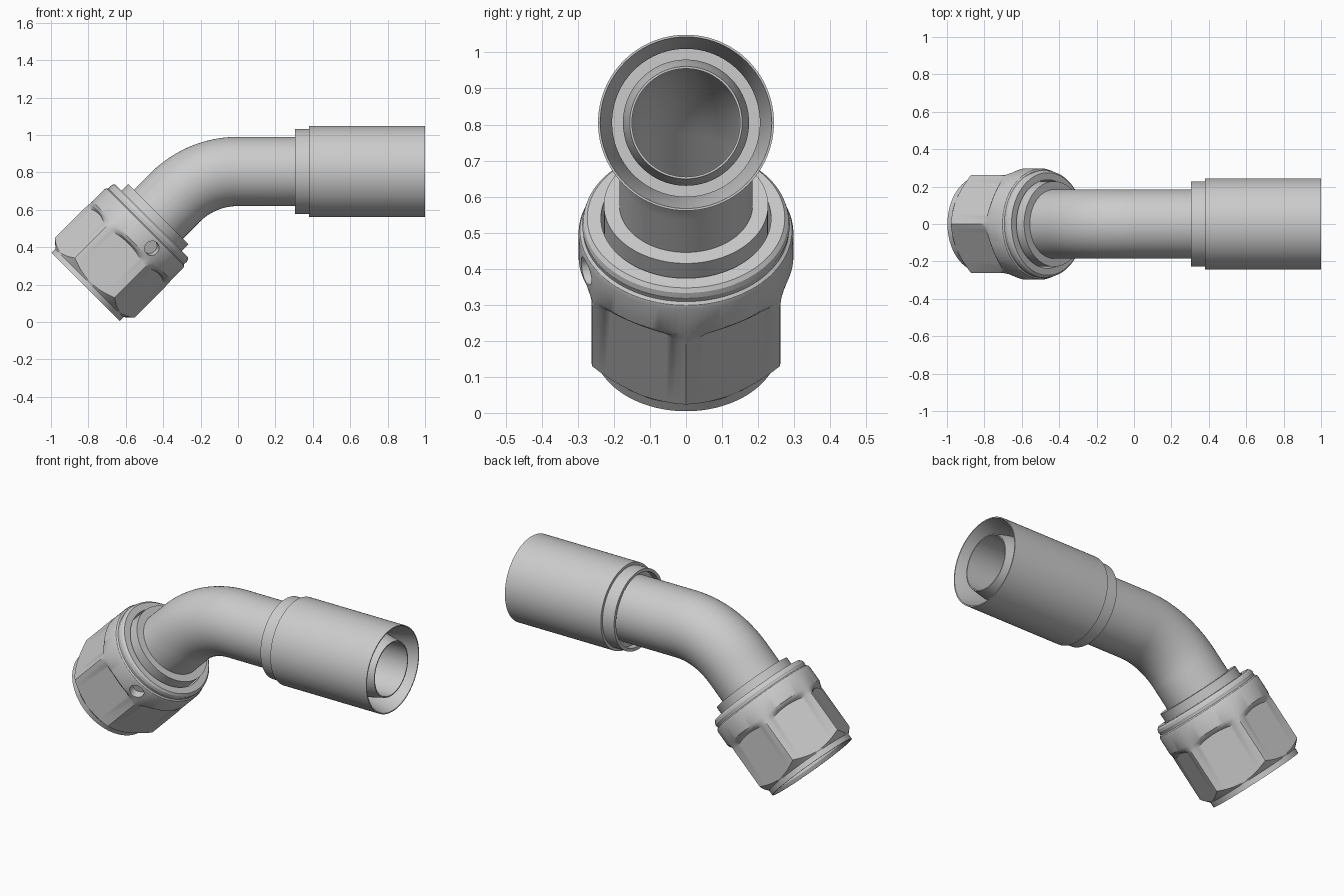
import bpy, bmesh
from math import sin, cos, pi, radians, sqrt
from mathutils import Vector, Matrix

if "Cube" in bpy.data.objects:
    bpy.data.objects.remove(bpy.data.objects["Cube"])

N = 96
AXIS_Z = 0.805
H = sqrt(0.5)


def frame(origin, z, x):
    z, x = Vector(z), Vector(x)
    y = z.cross(x)
    m = Matrix((x, y, z)).transposed().to_4x4()
    m.translation = Vector(origin)
    return m


HOSE = frame((0, 0, AXIS_Z), (1, 0, 0), (0, 0, 1))
NUT = frame((-0.815, 0, 0.187), (H, 0, H), (-H, 0, H))


def smooth(ob):
    bpy.ops.object.select_all(action='DESELECT')
    ob.select_set(True)
    bpy.context.view_layer.objects.active = ob
    bpy.ops.object.shade_smooth_by_angle(angle=radians(28))


def skin(name, loops):
    """Join rings of points into a closed ring-shaped solid."""
    bm = bmesh.new()
    rings = [[bm.verts.new(p) for p in loop] for loop in loops]
    for k, a in enumerate(rings):
        b = rings[(k + 1) % len(rings)]
        for i in range(N):
            j = (i + 1) % N
            bm.faces.new((a[i], a[j], b[j], b[i]))
    bmesh.ops.recalc_face_normals(bm, faces=bm.faces)
    me = bpy.data.meshes.new(name)
    bm.to_mesh(me)
    bm.free()
    ob = bpy.data.objects.new(name, me)
    bpy.context.collection.objects.link(ob)
    return ob


def lathe(name, m, profile):
    """Profile entries are (s, r), or a function of angle giving (s, r)."""
    loops = []
    for p in profile:
        loop = []
        for i in range(N):
            t = 2 * pi * i / N
            s, r = p(t) if callable(p) else p
            loop.append(m @ Vector((r * cos(t), r * sin(t), s)))
        loops.append(loop)
    return skin(name, loops)


# hose ferrule with stepped collar and flared mouth
smooth(lathe("hose_ferrule", HOSE, [
    (0.305, 0.228), (0.38, 0.228), (0.38, 0.244), (1.0, 0.244), (1.0, 0.238),
    (0.86, 0.205), (0.80, 0.205), (0.80, 0.165), (0.34, 0.165), (0.34, 0.21),
    (0.305, 0.21)]))

# hose nipple inside the ferrule
smooth(lathe("hose_nipple", HOSE, [
    (0.34, 0.15), (0.34, 0.175), (0.90, 0.175), (0.95, 0.165), (0.99, 0.156),
    (0.99, 0.15)]))

# bent tube, 45 degrees
R = 0.476
stations = [(Vector((0.36, 0, AXIS_Z)), 0)]
for k in range(25):
    a = radians(45) * k / 24
    stations.append((Vector((-R * sin(a), 0, AXIS_Z - R * (1 - cos(a)))), a))
stations.append((NUT @ Vector((0, 0, 0.29)), radians(45)))


def ring(station, r):
    c, a = station
    up = Vector((-sin(a), 0, cos(a)))
    return [c + up * r * cos(2 * pi * i / N) + Vector((0, r * sin(2 * pi * i / N), 0))
            for i in range(N)]


smooth(skin("bent_tube", [ring(s, 0.185) for s in stations] +
            [ring(s, 0.15) for s in reversed(stations)]))

# sleeve with conical seat inside the nut
smooth(lathe("sleeve", NUT, [
    (0.20, 0.228), (0.55, 0.228), (0.55, 0.18), (0.285, 0.15), (0.20, 0.22)]))


# swivel nut: hexagon blending into a round collar
def hex_r(t):
    return min(0.262 / cos(t % (pi / 3) - pi / 6), 0.301)


def hex_bottom(t):
    r = hex_r(t)
    return 0.033 + (r - 0.258) * 0.85, r


def hex_top(t):
    r = hex_r(t)
    return 0.30 + (0.30 - r) * 0.7, r


def hex_shoulder(t):
    r = hex_r(t)
    return 0.325 + (0.30 - r) * 0.3, r * 0.3 + 0.298 * 0.7


nut = lathe("swivel_nut", NUT, [
    (0, 0.248), (0, 0.258), (0.03, 0.258), hex_bottom, hex_top, hex_shoulder,
    (0.35, 0.298), (0.44, 0.298), (0.452, 0.294), (0.458, 0.286), (0.468, 0.286),
    (0.475, 0.288), (0.49, 0.284), (0.50, 0.274), (0.50, 0.236), (0.02, 0.236)])

# small blind hole in the nut collar
hole_dir = Vector((-0.352, 0.936, 0)).normalized()
cut_pos = NUT @ (hole_dir * 0.32 + Vector((0, 0, 0.397)))
cut_rot = (NUT.to_3x3() @ hole_dir).to_track_quat('Z', 'Y').to_euler()
bpy.ops.mesh.primitive_cylinder_add(vertices=32, radius=0.04, depth=0.14,
                                    location=cut_pos, rotation=cut_rot)
cutter = bpy.context.object
cutter.name = "hole_cutter"
cutter.hide_render = True
mod = nut.modifiers.new("hole", 'BOOLEAN')
mod.operation = 'DIFFERENCE'
mod.object = cutter
mod.solver = 'EXACT'
bpy.ops.object.select_all(action='DESELECT')
nut.select_set(True)
bpy.context.view_layer.objects.active = nut
bpy.ops.object.modifier_apply(modifier="hole")
bpy.data.objects.remove(cutter, do_unlink=True)
smooth(nut)
